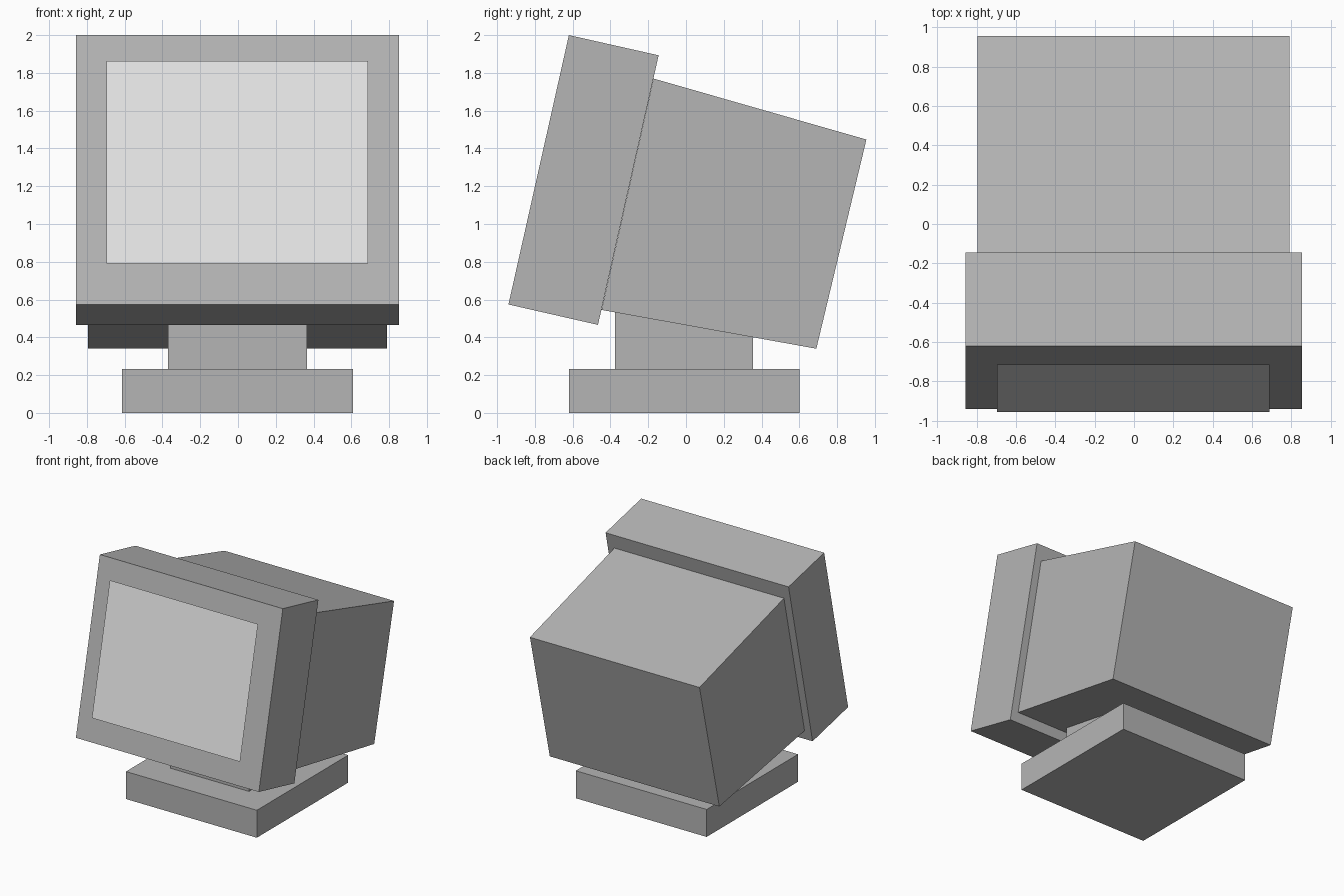
import bpy, bmesh

cube = bpy.data.objects.get("Cube")
if cube:
    bpy.data.objects.remove(cube)


def make_material(name, value):
    mat = bpy.data.materials.new(name)
    mat.use_nodes = True
    colour = (value, value, value, 1.0)
    mat.diffuse_color = colour
    mat.node_tree.nodes["Principled BSDF"].inputs["Base Color"].default_value = colour
    return mat


casing = make_material("casing grey", 0.46)
glass = make_material("screen light grey", 0.78)


def extrude_profile(name, profile, x0, x1, mat):
    """Extrude a side profile of (y, z) points from x0 to x1."""
    bm = bmesh.new()
    face = bm.faces.new([bm.verts.new((x0, y, z)) for y, z in profile])
    result = bmesh.ops.extrude_face_region(bm, geom=[face])
    verts = [v for v in result["geom"] if isinstance(v, bmesh.types.BMVert)]
    bmesh.ops.translate(bm, vec=(x1 - x0, 0, 0), verts=verts)
    bmesh.ops.recalc_face_normals(bm, faces=bm.faces)
    return finish(name, bm, mat)


def finish(name, bm, mat):
    mesh = bpy.data.meshes.new(name)
    bm.to_mesh(mesh)
    bm.free()
    mesh.materials.append(mat)
    obj = bpy.data.objects.new(name, mesh)
    bpy.context.collection.objects.link(obj)
    return obj


def box_profile(y0, y1, z0, z1):
    return [(y0, z0), (y1, z0), (y1, z1), (y0, z1)]


# Stand: square foot and narrower neck reaching into the housing
extrude_profile("stand_base", box_profile(-0.62, 0.60, 0.0, 0.232), -0.613, 0.61, casing)
extrude_profile("stand_neck", box_profile(-0.375, 0.355, 0.232, 0.62), -0.37, 0.365, casing)

# Tilted tube housing, tapering towards the back
extrude_profile("rear_housing",
                [(-0.172, 1.77), (0.955, 1.447), (0.69, 0.34), (-0.447, 0.545)],
                -0.795, 0.79, casing)

# Tilted front frame
extrude_profile("front_bezel",
                [(-0.62, 2.0), (-0.145, 1.893), (-0.466, 0.466), (-0.94, 0.574)],
                -0.857, 0.853, casing)

# Flat screen sheet standing just in front of the frame
bm = bmesh.new()
bm.faces.new([bm.verts.new(p) for p in (
    (-0.697, -0.955, 0.79), (0.688, -0.955, 0.79),
    (0.688, -0.715, 1.862), (-0.697, -0.715, 1.862))])
finish("screen", bm, glass)
